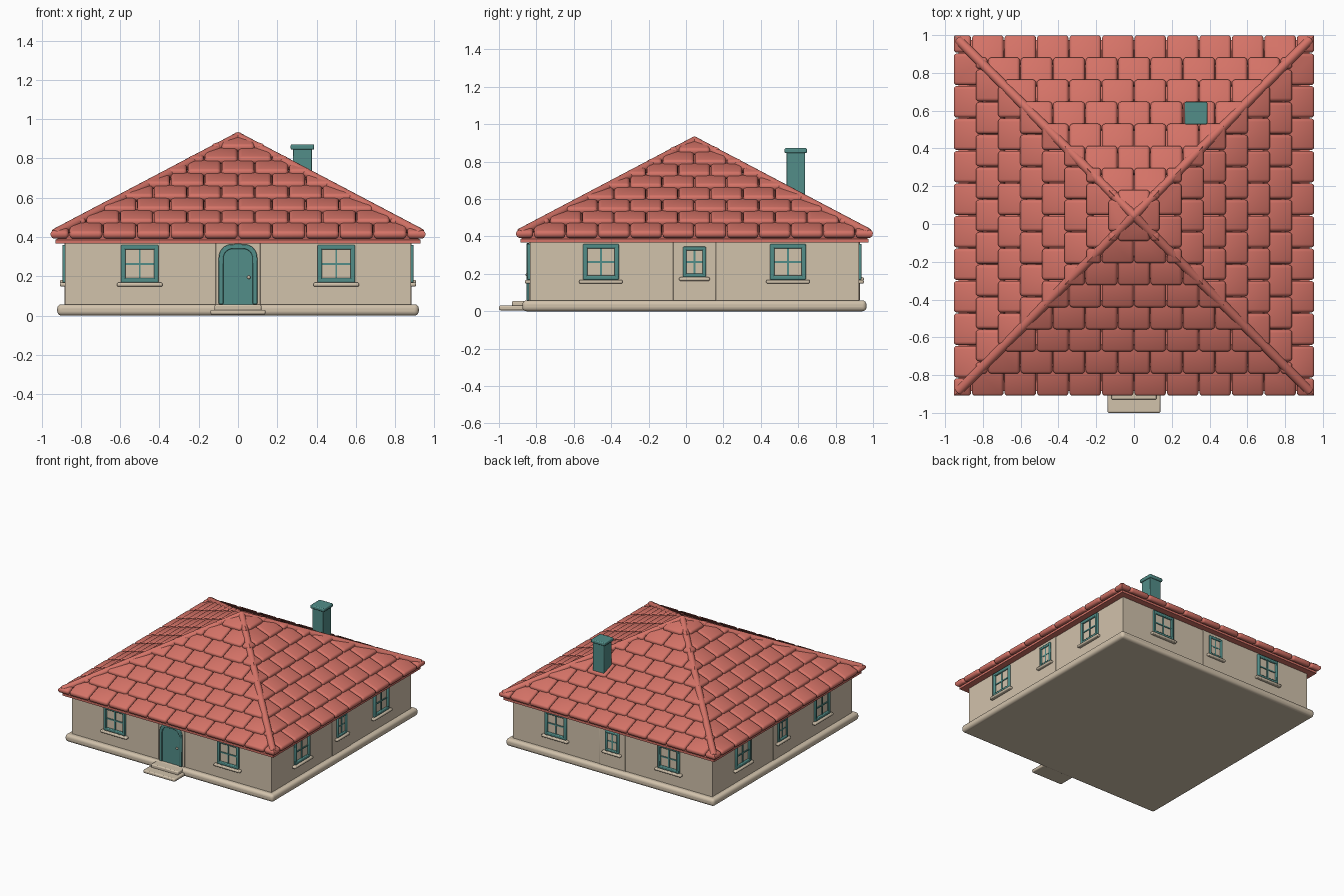
import bpy, bmesh, math
from mathutils import Matrix, Vector

old = bpy.data.objects.get("Cube")
if old:
    bpy.data.objects.remove(old, do_unlink=True)

CENTRE = Matrix.Translation((0, 0.045, 0))   # middle of the house plan
WALL = 0.88                                  # half width of the walls


def material(name, rgb):
    m = bpy.data.materials.new(name)
    m.use_nodes = True
    m.diffuse_color = (*rgb, 1)
    m.node_tree.nodes["Principled BSDF"].inputs["Base Color"].default_value = (*rgb, 1)
    return m


RED = material("roof_red", (0.66, 0.17, 0.135))
TEAL = material("trim_teal", (0.085, 0.27, 0.25))
BEIGE = material("plaster_beige", (0.64, 0.54, 0.41))


def side(k):
    """Turns front-facing parts to side k of the house."""
    return CENTRE @ Matrix.Rotation(k * math.pi / 2, 4, "Z")


def finish(name, bm, mat, matrix=CENTRE, bevel=0.0, segments=2):
    bmesh.ops.recalc_face_normals(bm, faces=bm.faces[:])
    bm.transform(matrix)
    mesh = bpy.data.meshes.new(name)
    bm.to_mesh(mesh)
    bm.free()
    mesh.materials.append(mat)
    ob = bpy.data.objects.new(name, mesh)
    bpy.context.scene.collection.objects.link(ob)
    if bevel:
        mod = ob.modifiers.new("soft_edges", "BEVEL")
        mod.width, mod.segments = bevel, segments
    bpy.ops.object.select_all(action="DESELECT")
    ob.select_set(True)
    bpy.context.view_layer.objects.active = ob
    bpy.ops.object.shade_smooth_by_angle(angle=math.radians(40))
    return ob


def box(bm, x0, x1, y0, y1, z0, z1):
    m = Matrix.Translation(((x0 + x1) / 2, (y0 + y1) / 2, (z0 + z1) / 2))
    return bmesh.ops.create_cube(bm, size=1, matrix=m @ Matrix.Diagonal((x1 - x0, y1 - y0, z1 - z0, 1)))


def block(name, dims, mat, matrix=CENTRE, bevel=0.0, segments=2):
    bm = bmesh.new()
    box(bm, *dims)
    return finish(name, bm, mat, matrix, bevel, segments)


# Foundation, walls and front steps
block("foundation", (-0.92, 0.92, -0.92, 0.92, 0, 0.058), BEIGE, bevel=0.022, segments=4)
block("walls", (-WALL, WALL, -WALL, WALL, 0.04, 0.38), BEIGE)
block("lower_step", (-0.14, 0.14, -1.045, -0.9, 0.005, 0.03), BEIGE, bevel=0.008)
block("upper_step", (-0.12, 0.12, -0.975, -0.86, 0.025, 0.056), BEIGE, bevel=0.008)


# Windows: square frame, thin crossbars and a stone sill
def window(name, k, x, half, z0, z1, band):
    front = -WALL - 0.014
    back = -WALL + 0.01
    bm = bmesh.new()
    for s in (-1, 1):
        edge = sorted((x + s * half, x + s * (half - band)))
        box(bm, *edge, front, back, z0, z1)
    box(bm, x - half, x + half, front, back, z0, z0 + band)
    box(bm, x - half, x + half, front, back, z1 - band, z1)
    finish(name + "_frame", bm, TEAL, side(k), 0.006)
    bm = bmesh.new()
    mid = (z0 + z1) / 2
    box(bm, x - 0.005, x + 0.005, -WALL - 0.006, back, z0, z1)
    box(bm, x - half, x + half, -WALL - 0.006, back, mid - 0.005, mid + 0.005)
    finish(name + "_crossbars", bm, TEAL, side(k))
    block(name + "_sill", (x - half - 0.02, x + half + 0.02, -WALL - 0.026, back, z0 - 0.02, z0),
          BEIGE, side(k), 0.007)


for k, label in enumerate(("front", "right", "back", "left")):
    block(label + "_wall_panel", (-0.115, 0.115, -WALL - 0.004, -WALL + 0.02, 0.055, 0.375),
          BEIGE, side(k), 0.004)
    for x, end in ((-0.5, "a"), (0.5, "b")):
        window(f"{label}_window_{end}", k, x, 0.096, 0.168, 0.36, 0.024)
    if k:
        window(label + "_small_window", k, 0, 0.062, 0.182, 0.345, 0.02)


# Arched door, its frame and knob
def arch(half, top, radius):
    pts = [(half, 0.058)]
    for i in range(17):
        a = math.pi * i / 16
        shift = half - radius if i < 8 else (0 if i == 8 else radius - half)
        pts.append((shift + radius * math.cos(a), top - radius + radius * math.sin(a)))
    return pts + [(-half, 0.058)]


def extrude_forward(bm, depth):
    out = bmesh.ops.extrude_face_region(bm, geom=bm.faces[:])["geom"]
    bmesh.ops.translate(bm, vec=(0, -depth, 0), verts=[g for g in out if isinstance(g, bmesh.types.BMVert)])


bm = bmesh.new()
bm.faces.new([bm.verts.new((x, -WALL, z)) for x, z in arch(0.077, 0.342, 0.05)])
extrude_forward(bm, 0.008)
finish("door", bm, TEAL)

bm = bmesh.new()
outer, inner = ([bm.verts.new((x, -WALL, z)) for x, z in arch(*a)]
                for a in ((0.098, 0.364, 0.068), (0.075, 0.34, 0.05)))
for i in range(len(outer) - 1):
    bm.faces.new((outer[i], outer[i + 1], inner[i + 1], inner[i]))
extrude_forward(bm, 0.018)
finish("door_frame", bm, TEAL, bevel=0.004)

bm = bmesh.new()
bmesh.ops.create_uvsphere(bm, u_segments=12, v_segments=8, radius=0.009,
                          matrix=Matrix.Translation((0.055, -WALL - 0.014, 0.195)))
finish("door_knob", bm, BEIGE)

# Roof deck: thin eaves slab with a pyramid on it
bm = bmesh.new()
box(bm, -0.93, 0.93, -0.93, 0.93, 0.368, 0.386)
bmesh.ops.create_cone(bm, segments=4, radius1=0.93 * math.sqrt(2), radius2=0, depth=0.485,
                      matrix=Matrix.Translation((0, 0, 0.386 + 0.2425)) @ Matrix.Rotation(math.pi / 4, 4, "Z"))
finish("roof_deck", bm, RED)

# Roof tiles: staggered rows, trimmed along the hips
TILE_W, TILE_L, TILE_T = 0.172, 0.16, 0.042
ROWS, RUN, RISE = 8, 0.117, 0.0632


def add_tile(bm, x, y, z):
    tile = bmesh.new()
    w = TILE_W / 2 - 0.002
    box(tile, -w, w, 0, TILE_L, 0, TILE_T)
    bmesh.ops.bevel(tile, geom=tile.edges[:], offset=0.018, segments=3, profile=0.5, affect="EDGES")
    tile.transform(Matrix.Translation((x, y, z)) @ Matrix.Rotation(math.radians(20), 4, "X"))
    tmp = bpy.data.meshes.new("tile_part")
    tile.to_mesh(tmp)
    tile.free()
    bm.from_mesh(tmp)
    bpy.data.meshes.remove(tmp)


for k, label in enumerate(("front", "right", "back", "left")):
    bm = bmesh.new()
    for row in range(ROWS):
        reach = 0.945 - row * RUN
        for i in range(-7, 8):
            x = (i + (0.5 if row % 2 == 0 else 0)) * TILE_W
            if abs(x) - TILE_W / 2 < reach:
                add_tile(bm, x, -reach, 0.387 + row * RISE)
    for s in (-1, 1):
        cut = bmesh.ops.bisect_plane(bm, geom=bm.verts[:] + bm.edges[:] + bm.faces[:], plane_co=(0, 0, 0),
                                     plane_no=Vector((s, 1, 0)).normalized(), clear_outer=True)
        edges = [g for g in cut["geom_cut"] if isinstance(g, bmesh.types.BMEdge)]
        bmesh.ops.holes_fill(bm, edges=edges, sides=0)
    finish(label + "_roof_tiles", bm, RED, side(k))

# Hip ridges: round poles from the peak to each corner
peak, corner = Vector((0, 0, 0.908)), Vector((0.932, -0.932, 0.417))
for k in range(4):
    bm = bmesh.new()
    run = corner - peak
    turn = run.to_track_quat("Z", "Y").to_matrix().to_4x4()
    bmesh.ops.create_cone(bm, cap_ends=True, segments=16, radius1=0.025, radius2=0.025, depth=run.length,
                          matrix=Matrix.Translation((peak + corner) / 2) @ turn)
    finish(f"hip_ridge_{k + 1}", bm, RED, side(k), 0.006)
bm = bmesh.new()
bmesh.ops.create_uvsphere(bm, u_segments=16, v_segments=8, radius=0.026, matrix=Matrix.Translation(peak))
finish("roof_peak", bm, RED)

# Chimney on the back slope
spot = Matrix.Translation((0.328, 0.587, 0))
block("chimney_shaft", (-0.049, 0.049, -0.049, 0.049, 0.5, 0.85), TEAL, spot, 0.004)
block("chimney_cap", (-0.06, 0.06, -0.06, 0.06, 0.845, 0.872), TEAL, spot, 0.007)
